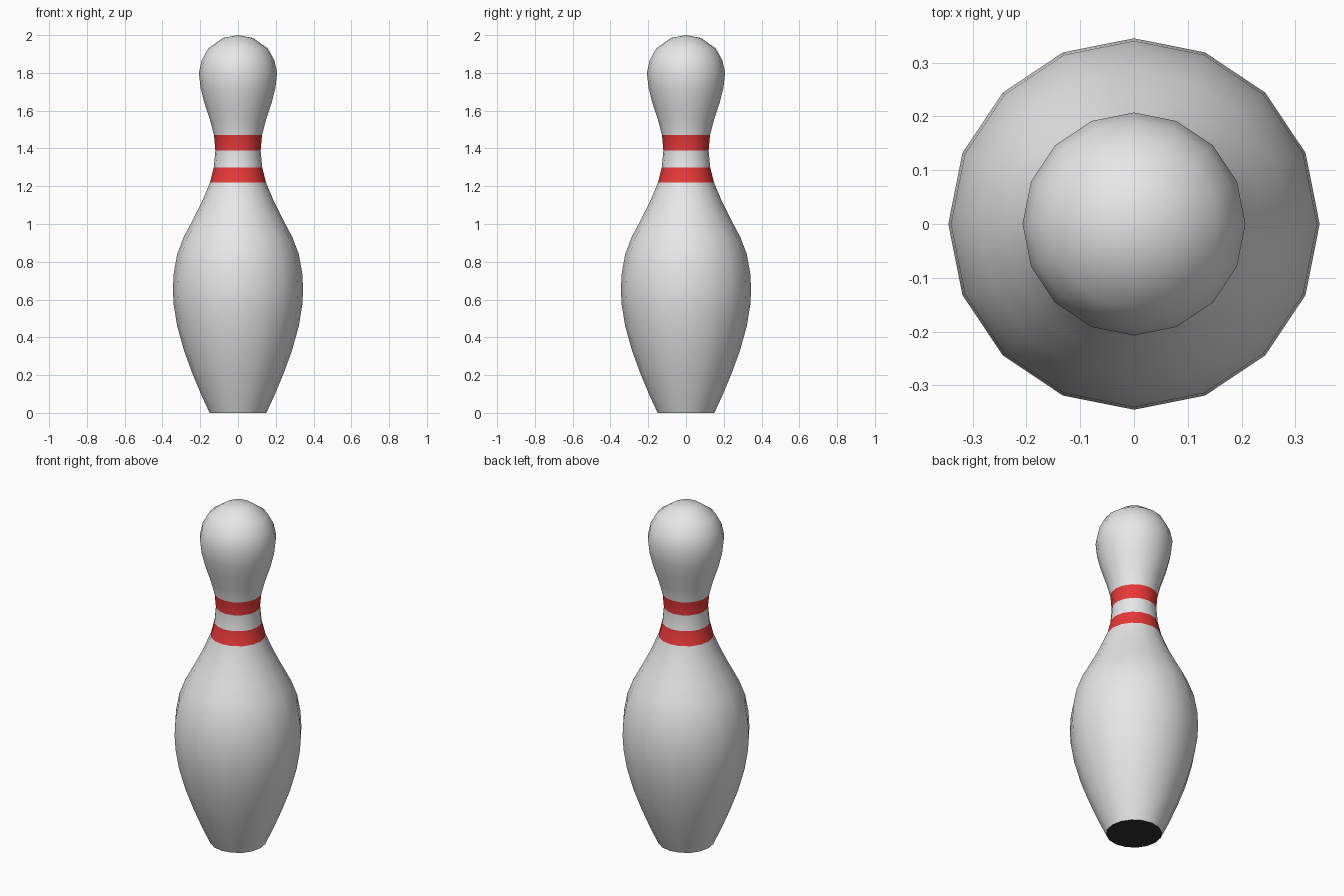
import bpy, bmesh, math

if "Cube" in bpy.data.objects:
    bpy.data.objects.remove(bpy.data.objects["Cube"])

SIDES = 16
# radius, height from base to crown
PROFILE = [(0.15, 0), (0.192, 0.09), (0.242, 0.21), (0.286, 0.33), (0.322, 0.46),
           (0.34, 0.57), (0.345, 0.65), (0.34, 0.74), (0.322, 0.84), (0.288, 0.93),
           (0.24, 1.02), (0.19, 1.12), (0.148, 1.22), (0.128, 1.30), (0.12, 1.39),
           (0.127, 1.47), (0.148, 1.55), (0.178, 1.64), (0.198, 1.72), (0.207, 1.80),
           (0.193, 1.865), (0.157, 1.93), (0.08, 1.985)]


def material(name, rgb):
    m = bpy.data.materials.new(name)
    m.diffuse_color = (*rgb, 1)
    m.use_nodes = True
    m.node_tree.nodes["Principled BSDF"].inputs["Base Color"].default_value = m.diffuse_color
    return m


# Lathed pin body
bm = bmesh.new()
rings = []
for r, z in PROFILE:
    rings.append([bm.verts.new((r * math.cos(2 * math.pi * i / SIDES),
                                r * math.sin(2 * math.pi * i / SIDES), z))
                  for i in range(SIDES)])
for lo, hi in zip(rings, rings[1:]):
    for i in range(SIDES):
        j = (i + 1) % SIDES
        bm.faces.new((lo[i], lo[j], hi[j], hi[i]))

# Crown and base
crown = bm.verts.new((0, 0, 2.0))
for i in range(SIDES):
    bm.faces.new((rings[-1][i], rings[-1][(i + 1) % SIDES], crown))
bm.faces.new(rings[0][::-1])

# Neck stripes and dark base, coloured by height
for f in bm.faces:
    z = f.calc_center_median().z
    if z < 0.001:
        f.material_index = 2
    elif 1.22 < z < 1.30 or 1.39 < z < 1.47:
        f.material_index = 1

mesh = bpy.data.meshes.new("bowling_pin")
bm.to_mesh(mesh)
bm.free()
for m in (material("white", (0.8, 0.8, 0.8)),
          material("red", (0.8, 0.04, 0.04)),
          material("dark base", (0.03, 0.03, 0.03))):
    mesh.materials.append(m)
pin = bpy.data.objects.new("bowling_pin", mesh)
bpy.context.collection.objects.link(pin)
bpy.context.view_layer.objects.active = pin
pin.select_set(True)
bpy.ops.object.shade_smooth_by_angle(angle=math.radians(40))
